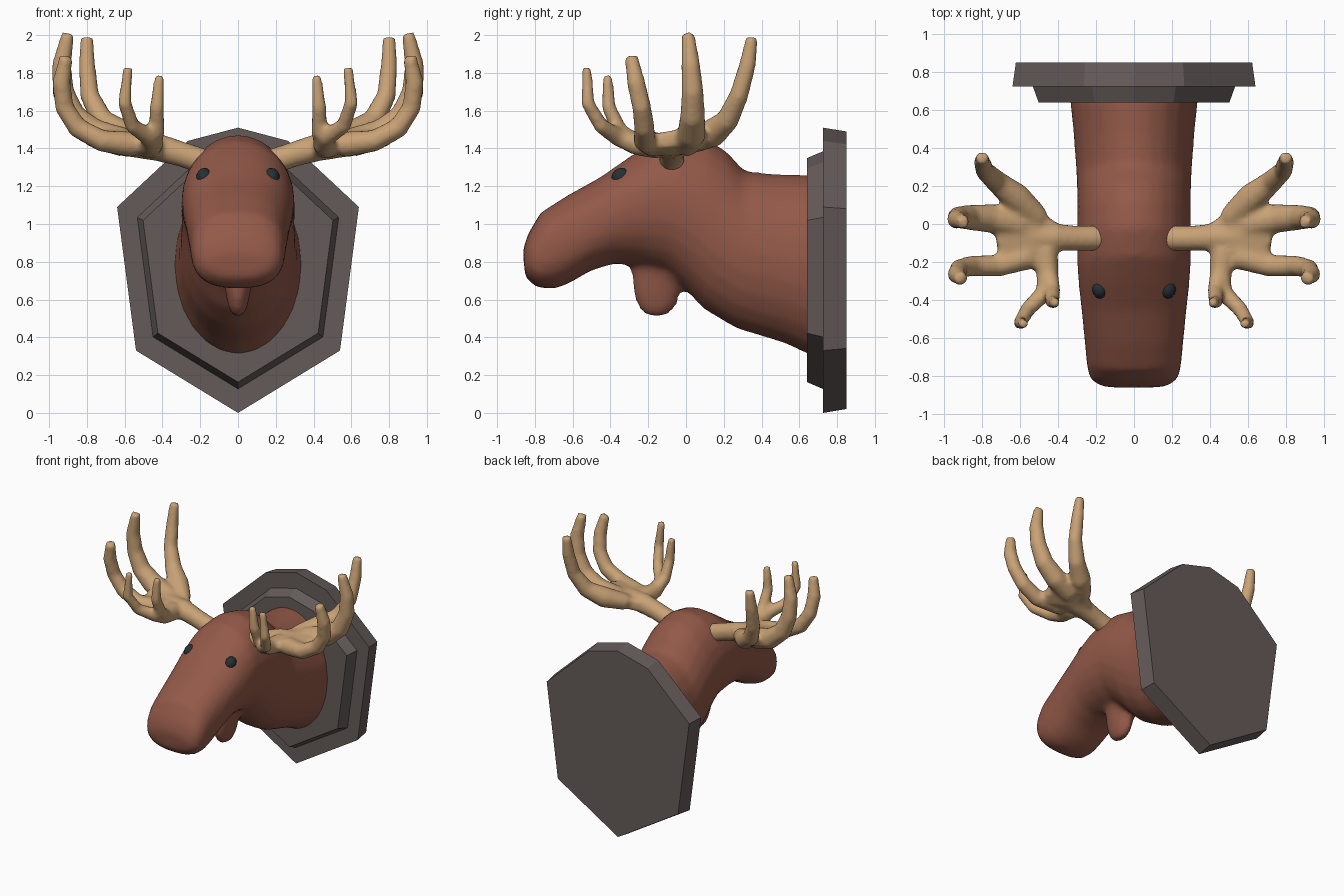
import bpy, bmesh, math
from mathutils import Vector


def material(name, rgb):
    m = bpy.data.materials.new(name)
    m.diffuse_color = (*rgb, 1)
    return m


def loft(bm, rings):
    """Closed skin through a list of equal-sized rings."""
    vs = [[bm.verts.new(p) for p in r] for r in rings]
    n = len(vs[0])
    for a, b in zip(vs, vs[1:]):
        for i in range(n):
            j = (i + 1) % n
            bm.faces.new((a[i], a[j], b[j], b[i]))
    bm.faces.new(vs[0][::-1])
    bm.faces.new(vs[-1])


def tube(bm, path, sides=10):
    """Tapered tube along (x, y, z, radius) points."""
    pts = [Vector(p[:3]) for p in path]
    rings, q, prev = [], None, None
    for i, p in enumerate(pts):
        t = (pts[min(i + 1, len(pts) - 1)] - pts[max(i - 1, 0)]).normalized()
        if q is None:
            q = Vector((0, 0, 1)).rotation_difference(t)
        else:
            q = prev.rotation_difference(t) @ q
        prev = t
        ring = []
        for k in range(sides):
            a = 2 * math.pi * k / sides
            ring.append(p + q @ (Vector((math.cos(a), math.sin(a), 0)) * path[i][3]))
        rings.append(ring)
    loft(bm, rings)


def finish(bm, name, mat):
    bmesh.ops.recalc_face_normals(bm, faces=bm.faces)
    me = bpy.data.meshes.new(name)
    bm.to_mesh(me)
    bm.free()
    me.materials.append(mat)
    ob = bpy.data.objects.new(name, me)
    bpy.context.collection.objects.link(ob)
    return ob


def fuse(ob, voxel, iterations):
    """Melt overlapping pieces into one smooth skin."""
    r = ob.modifiers.new("fuse", 'REMESH')
    r.mode = 'VOXEL'
    r.voxel_size = voxel
    r.use_smooth_shade = True
    s = ob.modifiers.new("soften", 'SMOOTH')
    s.factor = 0.5
    s.iterations = iterations


def mirror(ob):
    ob.modifiers.new("mirror", 'MIRROR').use_axis[0] = True


fur = material("fur", (0.29, 0.10, 0.065))
horn = material("horn", (0.58, 0.36, 0.18))
wood = material("wood", (0.13, 0.105, 0.10))
dark = material("dark", (0.02, 0.03, 0.035))

# Stepped wall plaque: one eight-sided outline scaled through four depths
half = [(0, 1.51), (0.265, 1.44), (0.64, 1.09), (0.54, 0.33), (0, 0.0)]
outline = half + [(-x, z) for x, z in half[-2:0:-1]]
bm = bmesh.new()
loft(bm, [[(x * s, y, 0.76 + (z - 0.76) * s) for x, z in outline]
          for y, s in [(0.85, 0.973), (0.725, 1), (0.725, 0.833), (0.64, 0.785)]])
finish(bm, "wall_plaque", wood)

# Neck and head: top y,z / bottom y,z / half width / squareness
sections = [
    (0.68, 1.26, 0.68, 0.295, 0.34, 2.0),
    (0.47, 1.265, 0.52, 0.37, 0.32, 2.0),
    (0.31, 1.28, 0.27, 0.445, 0.305, 2.0),
    (0.22, 1.38, 0.10, 0.545, 0.30, 2.0),
    (0.13, 1.44, 0.00, 0.65, 0.30, 2.0),
    (-0.02, 1.475, -0.10, 0.74, 0.30, 2.0),
    (-0.17, 1.44, -0.25, 0.78, 0.30, 2.1),
    (-0.30, 1.355, -0.38, 0.79, 0.29, 2.2),
    (-0.45, 1.25, -0.50, 0.755, 0.275, 2.3),
    (-0.63, 1.15, -0.62, 0.685, 0.26, 2.4),
    (-0.77, 1.06, -0.70, 0.655, 0.25, 2.5),
    (-0.835, 0.95, -0.79, 0.665, 0.235, 2.5),
    (-0.865, 0.86, -0.85, 0.715, 0.17, 2.3),
]


def spow(v, n):
    return math.copysign(abs(v) ** (2 / n), v)


bm = bmesh.new()
rings = []
for ty, tz, by, bz, w, n in sections:
    ring = []
    for k in range(24):
        a = 2 * math.pi * k / 24
        h = spow(math.sin(a), n) / 2
        ring.append((w * spow(math.cos(a), n),
                     (ty + by) / 2 + (ty - by) * h,
                     (tz + bz) / 2 + (tz - bz) * h))
    rings.append(ring)
loft(bm, rings)

# Throat flap: z / y centre / y half / x half
flap = [(0.92, -0.14, 0.16, 0.11), (0.76, -0.15, 0.14, 0.085),
        (0.65, -0.155, 0.128, 0.07), (0.56, -0.155, 0.105, 0.052),
        (0.51, -0.155, 0.05, 0.03)]
loft(bm, [[(hx * math.cos(k * math.pi / 8), yc + hy * math.sin(k * math.pi / 8), z)
           for k in range(16)] for z, yc, hy, hx in flap])
fuse(finish(bm, "head_and_neck", fur), 0.024, 6)

# Eyes
bm = bmesh.new()
bmesh.ops.create_uvsphere(bm, u_segments=12, v_segments=8, radius=0.045)
for v in bm.verts:
    v.co = Vector((v.co.x * 0.95, v.co.y * 1.15, v.co.z * 1.1)) + Vector((0.178, -0.342, 1.247))
for f in bm.faces:
    f.smooth = True
mirror(finish(bm, "eyes", dark))

# Antlers: beam, palm and five tines for one side, then mirrored
branches = [
    [(0.15, -0.075, 1.32, 0.07), (0.30, -0.075, 1.37, 0.068),
     (0.42, -0.07, 1.405, 0.075), (0.55, -0.07, 1.42, 0.07)],
    [(0.50, 0.03, 1.43, 0.06), (0.62, 0.14, 1.48, 0.078), (0.72, 0.22, 1.55, 0.062),
     (0.785, 0.28, 1.68, 0.052), (0.80, 0.325, 1.84, 0.046), (0.80, 0.35, 1.99, 0.034)],
    [(0.60, 0.0, 1.43, 0.08), (0.76, 0.03, 1.48, 0.078), (0.87, 0.035, 1.57, 0.068),
     (0.925, 0.035, 1.70, 0.06), (0.935, 0.025, 1.84, 0.052), (0.90, 0.01, 2.01, 0.036)],
    [(0.55, -0.17, 1.42, 0.07), (0.72, -0.22, 1.44, 0.06), (0.85, -0.22, 1.51, 0.056),
     (0.92, -0.235, 1.62, 0.052), (0.935, -0.265, 1.75, 0.05), (0.91, -0.29, 1.89, 0.036)],
    [(0.47, -0.14, 1.41, 0.07), (0.455, -0.27, 1.425, 0.06), (0.47, -0.36, 1.46, 0.05),
     (0.56, -0.45, 1.52, 0.042), (0.60, -0.52, 1.64, 0.038), (0.582, -0.525, 1.83, 0.026)],
    [(0.45, -0.26, 1.43, 0.05), (0.43, -0.35, 1.49, 0.045), (0.43, -0.41, 1.62, 0.039),
     (0.415, -0.415, 1.79, 0.027)],
]
palm = [(0.40, 0.0, 1.41), (0.40, -0.15, 1.41), (0.45, -0.24, 1.42), (0.57, 0.12, 1.46),
        (0.67, 0.13, 1.49), (0.74, 0.03, 1.47), (0.71, -0.2, 1.44), (0.60, -0.06, 1.40)]
bm = bmesh.new()
verts = [bm.verts.new((x, y, z + d)) for x, y, z in palm for d in (-0.045, 0.035)]
hull = bmesh.ops.convex_hull(bm, input=verts)
loose = [v for v in bm.verts if not v.link_faces]
bmesh.ops.delete(bm, geom=loose, context='VERTS')
for b in branches:
    tube(bm, b)
antlers = finish(bm, "antlers", horn)
fuse(antlers, 0.016, 6)
mirror(antlers)
